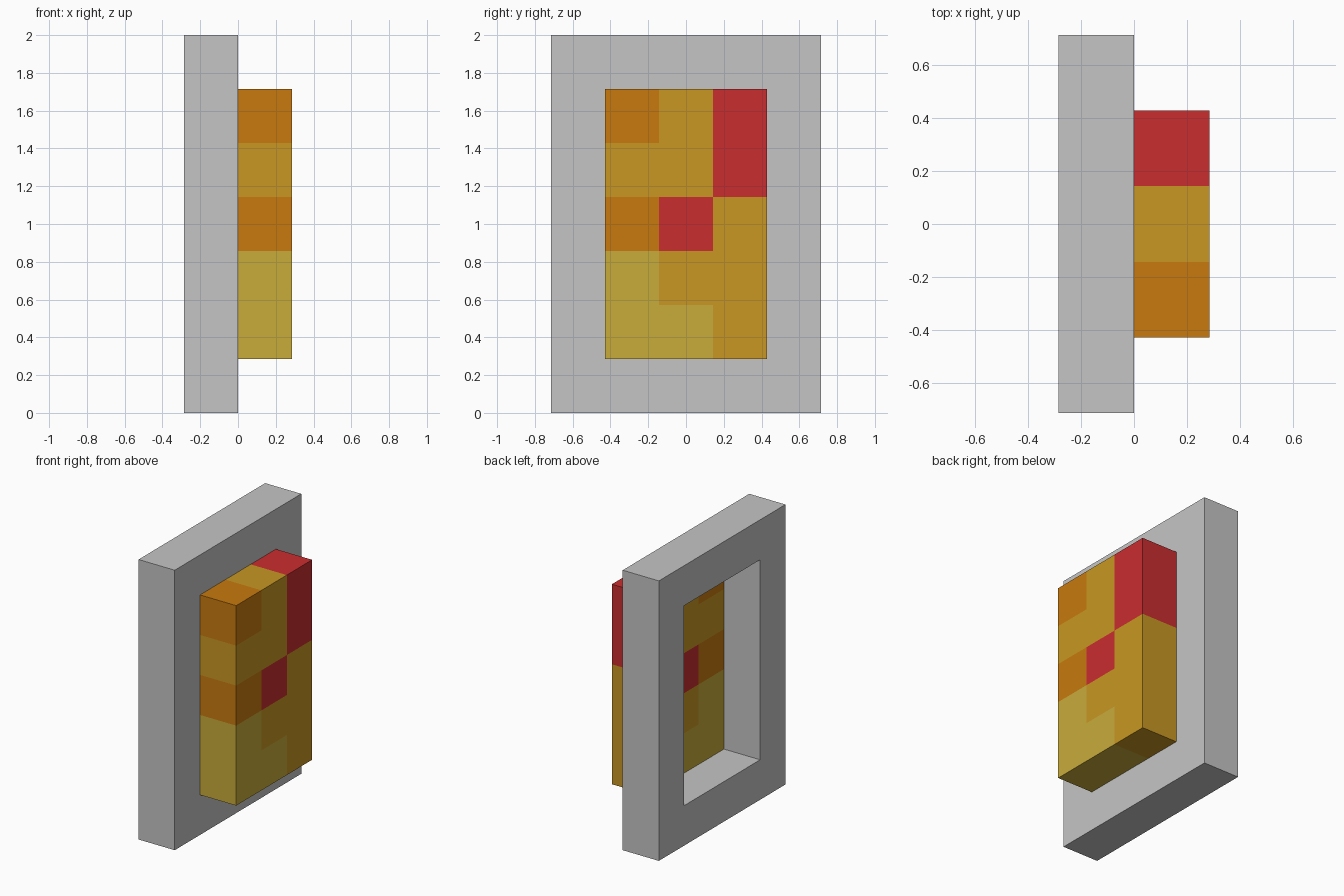
import bpy, bmesh
from mathutils import Vector

if "Cube" in bpy.data.objects:
    bpy.data.objects.remove(bpy.data.objects["Cube"])

U = 2 / 7  # one block unit


def material(name, rgb):
    lin = [(c / 255 / 12.92 if c < 11 else ((c / 255 + 0.055) / 1.055) ** 2.4) for c in rgb]
    m = bpy.data.materials.new(name)
    m.diffuse_color = (*lin, 1)
    m.use_nodes = True
    m.node_tree.nodes["Principled BSDF"].inputs["Base Color"].default_value = m.diffuse_color
    return m


grey = material("grey", (197, 197, 197))
orange = material("orange", (200, 122, 15))
gold = material("gold", (200, 151, 35))
straw = material("pale_yellow", (200, 171, 58))
red = material("red", (202, 45, 47))


def finish(bm, name, mats):
    bmesh.ops.recalc_face_normals(bm, faces=bm.faces[:])
    me = bpy.data.meshes.new(name)
    bm.to_mesh(me)
    bm.free()
    for m in mats:
        me.materials.append(m)
    ob = bpy.data.objects.new(name, me)
    bpy.context.collection.objects.link(ob)


# Frame: rectangular rings joined around the opening
bm = bmesh.new()
rings = []
for x, hy, hz in [(-U, 2.5, 3.5), (0, 2.5, 3.5), (0, 1.5, 2.5), (-U, 1.5, 2.5)]:
    rings.append([bm.verts.new((x, sy * hy * U, 1 + sz * hz * U))
                  for sy, sz in [(-1, -1), (1, -1), (1, 1), (-1, 1)]])
for i in range(4):
    a, b = rings[i], rings[(i + 1) % 4]
    for j in range(4):
        k = (j + 1) % 4
        bm.faces.new((a[j], a[k], b[k], b[j]))
finish(bm, "frame", [grey])

# Panel: block cut into a 3 x 5 grid, coloured per cell (rows from the top)
PATTERN = ["OGR", "GGR", "ORG", "SGG", "SSG"]
bm = bmesh.new()
bmesh.ops.create_cube(bm, size=1)
for v in bm.verts:
    v.co = Vector((v.co.x * U + U / 2, v.co.y * 3 * U, v.co.z * 5 * U + 1))
cuts = [((0, s * U / 2, 0), (0, 1, 0)) for s in (-1, 1)]
cuts += [((0, 0, 1 + s * U), (0, 0, 1)) for s in (-1.5, -0.5, 0.5, 1.5)]
for co, no in cuts:
    bmesh.ops.bisect_plane(bm, geom=bm.verts[:] + bm.edges[:] + bm.faces[:],
                           plane_co=co, plane_no=no)
for f in bm.faces:
    c = f.calc_center_median()
    col = min(2, max(0, int(c.y / U + 1.5)))
    row = min(4, max(0, int(3.5 - (c.z - 1) / U - 1)))
    f.material_index = "OGSR".index(PATTERN[row][col])
finish(bm, "panel", [orange, gold, straw, red])
